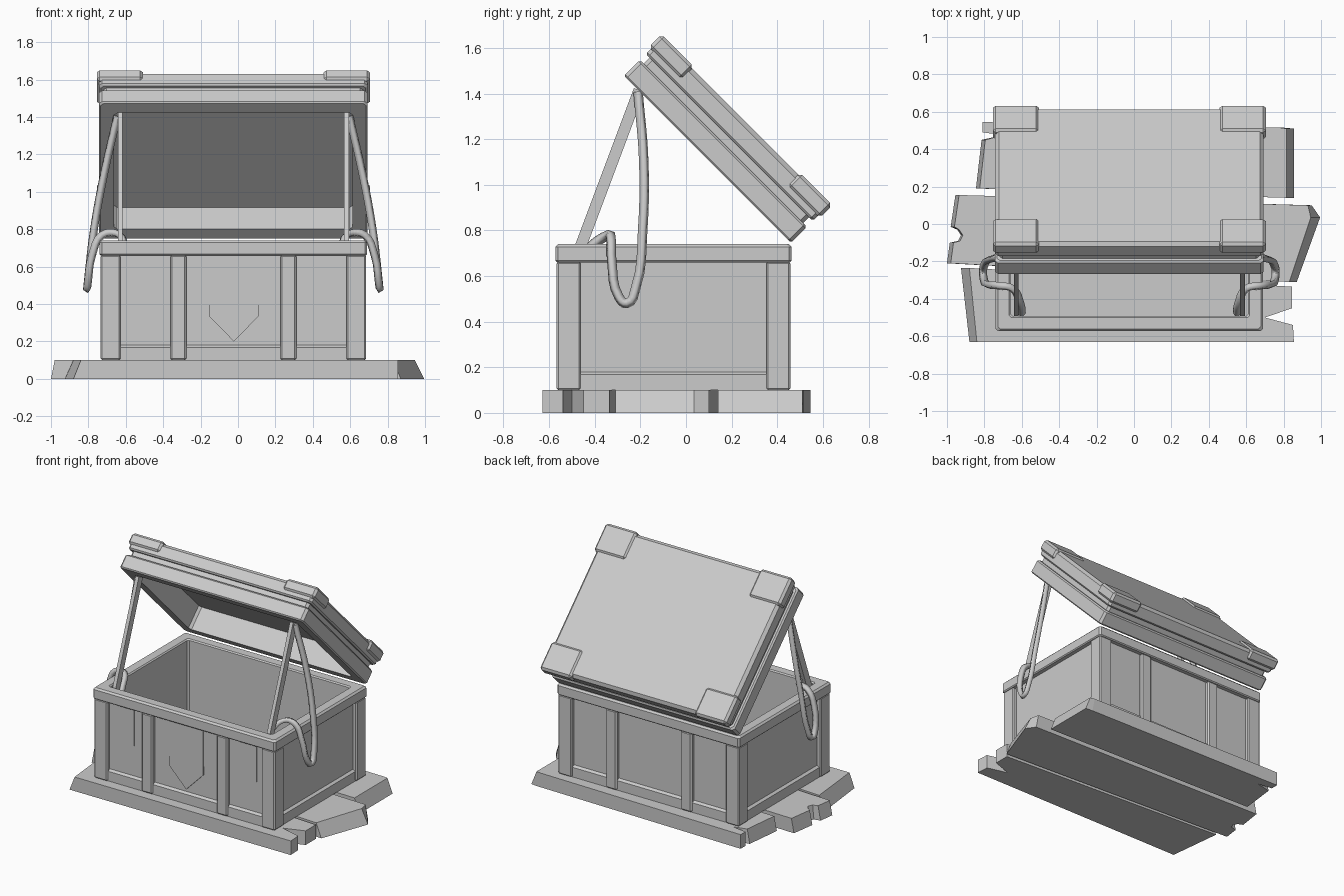
import bpy, bmesh
from math import pi, atan2, hypot

if "Cube" in bpy.data.objects:
    bpy.data.objects.remove(bpy.data.objects["Cube"])

CX = -0.025                 # chest centre line in x
HX, Y0, Y1 = 0.715, -0.573, 0.463
LID_LEN = 1.036
LID = dict(loc=(CX, 0.46, 0.745), rot=(-pi / 4, 0, 0))


def finish(name, bm, loc=(0, 0, 0), rot=(0, 0, 0), bevel=0.0):
    bmesh.ops.recalc_face_normals(bm, faces=bm.faces[:])
    me = bpy.data.meshes.new(name)
    bm.to_mesh(me)
    bm.free()
    ob = bpy.data.objects.new(name, me)
    bpy.context.collection.objects.link(ob)
    ob.location, ob.rotation_euler = loc, rot
    if bevel:
        m = ob.modifiers.new("bevel", 'BEVEL')
        m.width, m.segments = bevel, 1
    return ob


def skin(bm, rings):
    """Bridge rings of equal length and cap both ends."""
    n = len(rings[0])
    for a, b in zip(rings, rings[1:]):
        for i in range(n):
            j = (i + 1) % n
            bm.faces.new((a[i], a[j], b[j], b[i]))
    bm.faces.new(rings[0][::-1])
    bm.faces.new(rings[-1])


def loft(name, hx, y0, y1, profile, corner=0.012, **kw):
    """Rectangle swept through (inset, height) pairs, corners chamfered."""
    bm = bmesh.new()
    rings = []
    for d, z in profile:
        x, a, b, c = hx - d, y0 + d, y1 - d, corner
        pts = [(-x + c, a), (x - c, a), (x, a + c), (x, b - c),
               (x - c, b), (-x + c, b), (-x, b - c), (-x, a + c)]
        rings.append([bm.verts.new((px, py, z)) for px, py in pts])
    skin(bm, rings)
    return finish(name, bm, **kw)


def prism(name, pts, z0, z1, **kw):
    """Extruded outline; an optional third value shifts the top point in x."""
    bm = bmesh.new()
    low = [bm.verts.new((p[0], p[1], z0)) for p in pts]
    top = [bm.verts.new((p[0] + (p[2] if len(p) > 2 else 0), p[1], z1)) for p in pts]
    skin(bm, [low, top])
    return finish(name, bm, **kw)


def box(name, x0, x1, y0, y1, z0, z1, **kw):
    return prism(name, [(x0, y0), (x1, y0), (x1, y1), (x0, y1)], z0, z1, **kw)


# Broken ground planks with sloping ends
prism("front_plank", [
    (-0.88, -0.63, .04), (0.855, -0.63), (0.85, -0.54), (0.70, -0.50),
    (0.845, -0.45), (0.845, -0.335), (-0.925, -0.235, .045)], 0, 0.1)
prism("middle_plank", [
    (-1.0, -0.21, .02), (0.87, -0.31, -.04), (0.995, 0.035, -.05), (0.95, 0.10, -.02),
    (-0.955, 0.155, .02), (-0.98, -0.015, .02), (-0.945, -0.03, .01), (-0.925, -0.06, .01),
    (-0.94, -0.09, .01), (-0.985, -0.10, .02)], 0, 0.1)
prism("back_plank", [
    (-0.845, 0.19, .02), (0.855, 0.14, -.04), (0.855, 0.51, -.04), (0.8, 0.515, -.02),
    (-0.81, 0.545), (-0.81, 0.49), (-0.70, 0.475), (-0.815, 0.45, .02)], 0, 0.1)

# Hollow box: floor, inner wall, rim, recessed panels, foot rail
loft("chest_box", HX, Y0, Y1, [
    (.08, .13), (.08, .732), (.072, .74), (.012, .74), (0, .728), (0, .667),
    (.007, .66), (.035, .66), (.035, .18), (.018, .168), (.018, .1)], loc=(CX, 0, 0))

# Corner posts (L section) and the front and back uprights
o, w, t = 0.006, 0.111, 0.06
for sx, side in ((-1, "left"), (1, "right")):
    for e, sy, end in ((Y0, -1, "front"), (Y1, 1, "back")):
        ell = [(o, o), (w, o), (w, t), (t, t), (t, w), (o, w)]
        prism(f"corner_post_{end}_{side}",
              [(sx * (HX - a), e - sy * b) for a, b in ell],
              0.1, 0.663, loc=(CX, 0, 0), bevel=0.008)
        ya, yb = sorted((e - sy * o, e - sy * t))
        xm = sx * 0.294
        box(f"upright_{end}_{side}", xm - .043, xm + .043, ya, yb,
            0.1, 0.663, loc=(CX, 0, 0), bevel=0.01)

# Thin plates on the front panels (outline in x and z, depth toward the front)
front = (pi / 2, 0, 0)
box("front_plate_left", -0.57, -0.435, 0.395, 0.665, 0.53, 0.543, rot=front)
box("front_plate_right", 0.385, 0.525, 0.395, 0.665, 0.53, 0.543, rot=front)
box("front_plate_centre", -0.255, 0.21, 0.395, 0.665, 0.53, 0.543, rot=front)
prism("front_pennant", [(-0.155, 0.665), (-0.155, 0.335), (-0.022, 0.2),
                        (0.11, 0.335), (0.11, 0.665)], 0.53, 0.549, rot=front)

# Open lid: hollow underside, lower band, groove, upper slab
loft("lid", HX + .003, -LID_LEN, 0, [
    (.08, .163), (.08, 0), (.008, 0), (0, .008), (0, .09), (.01, .1), (.024, .1),
    (.024, .135), (.01, .135), (0, .145), (0, .215), (.02, .235)], corner=0.016, **LID)

# Lid corner caps
cap = [(-.012, -.012), (.235, -.012), (.235, .19), (-.012, .19)]
for sx in (-1, 1):
    for e, s in ((-LID_LEN, 1), (0, -1)):
        prism("lid_corner_cap", [(sx * (HX + .003 - a), e + s * b) for a, b in cap],
              0.166, 0.246, bevel=0.015, **LID)

# Props and hanging straps, mirrored left and right
dy, dz = 0.285, 0.76
length = hypot(dy, dz)
path = [(.575, -.48, .62), (.585, -.42, .725), (.625, -.345, .777), (.70, -.33, .77),
        (.755, -.325, .66), (.778, -.295, .51), (.782, -.26, .48), (.775, -.22, .55),
        (.745, -.19, .8), (.69, -.185, 1.1), (.62, -.21, 1.405)]
for sx, side in ((-1, "left"), (1, "right")):
    box(f"lid_prop_{side}", -.0125, .0125, -.025, .025, 0, length,
        loc=(CX + sx * 0.605, -0.49, 0.655), rot=(-atan2(dy, dz), 0, 0))
    cu = bpy.data.curves.new(f"strap_{side}", 'CURVE')
    cu.dimensions = '3D'
    cu.resolution_u = 4
    cu.bevel_depth, cu.bevel_resolution, cu.use_fill_caps = 0.022, 0, True
    sp = cu.splines.new('BEZIER')
    sp.bezier_points.add(len(path) - 1)
    for bp, (x, y, z) in zip(sp.bezier_points, path):
        bp.co = (CX + sx * x, y, z)
        bp.handle_left_type = bp.handle_right_type = 'AUTO'
    ob = bpy.data.objects.new(f"strap_{side}", cu)
    bpy.context.collection.objects.link(ob)
